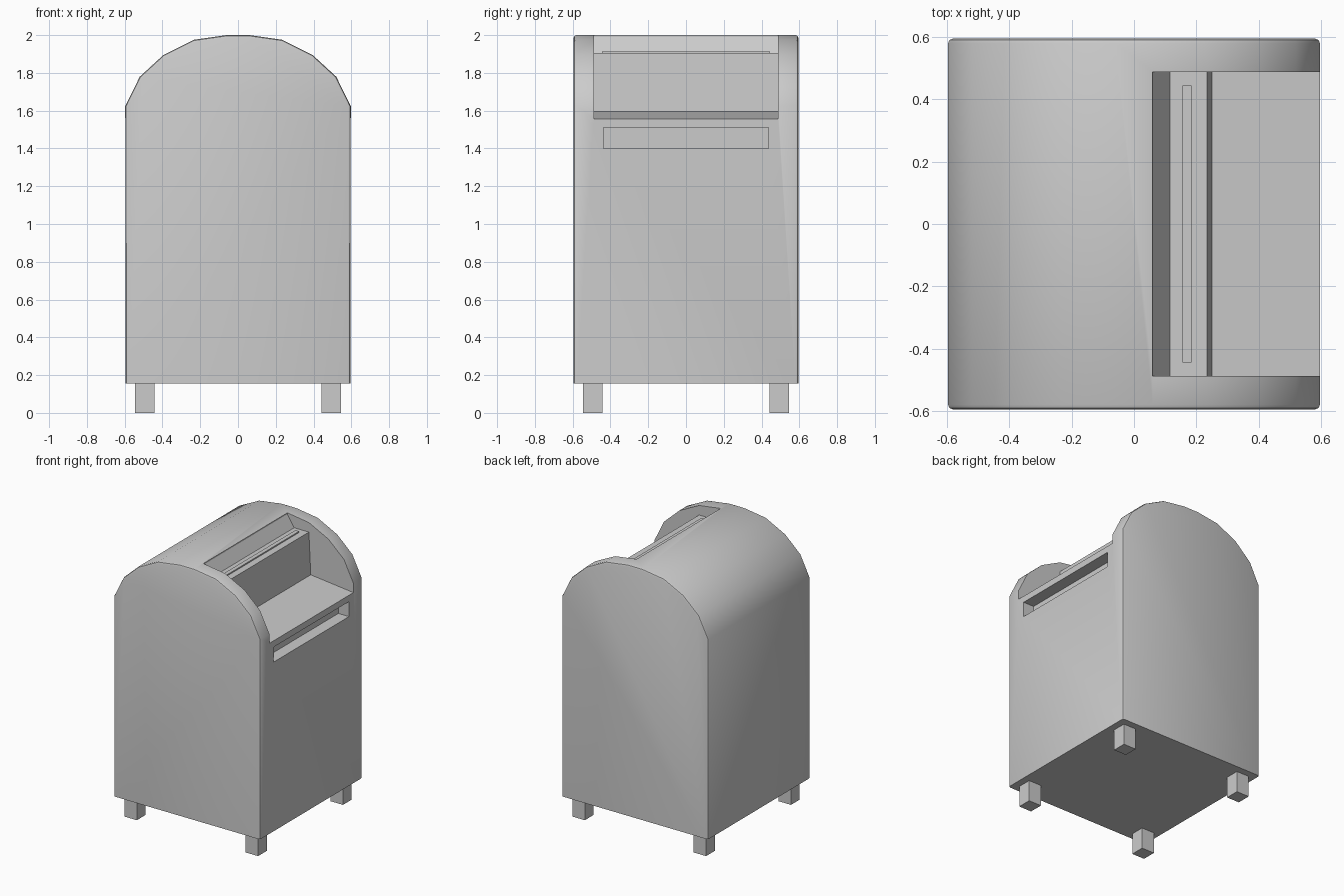
import bpy, bmesh, math

if "Cube" in bpy.data.objects:
    bpy.data.objects.remove(bpy.data.objects["Cube"])


def prism(name, profile, y0, y1, bevel=0.0):
    """Extrude an XZ profile along y, optionally rounding the end rims."""
    bm = bmesh.new()
    verts = [bm.verts.new((x, y0, z)) for x, z in profile]
    face = bm.faces.new(verts)
    new = bmesh.ops.extrude_face_region(bm, geom=[face])["geom"]
    for v in new:
        if isinstance(v, bmesh.types.BMVert):
            v.co.y = y1
    bmesh.ops.recalc_face_normals(bm, faces=bm.faces[:])
    if bevel:
        low = min(z for _, z in profile)
        rims = [e for e in bm.edges
                if abs(e.verts[0].co.y - e.verts[1].co.y) < 1e-5
                and max(v.co.z for v in e.verts) > low + 0.01]
        bmesh.ops.bevel(bm, geom=rims, offset=bevel, segments=2,
                        profile=0.5, affect='EDGES')
    me = bpy.data.meshes.new(name)
    bm.to_mesh(me)
    bm.free()
    ob = bpy.data.objects.new(name, me)
    bpy.context.collection.objects.link(ob)
    return ob


def box(name, x0, x1, y0, y1, z0, z1):
    return prism(name, [(x0, z0), (x1, z0), (x1, z1), (x0, z1)], y0, y1)


def cut(target, cutter):
    cutter.hide_render = True
    mod = target.modifiers.new("cut", 'BOOLEAN')
    mod.operation = 'DIFFERENCE'
    mod.solver = 'EXACT'
    mod.object = cutter
    bpy.context.view_layer.objects.active = target
    bpy.ops.object.modifier_apply(modifier=mod.name)
    bpy.data.objects.remove(cutter)


# Round-topped cabinet
half = [(0.595, 0.155), (0.597, 1.625), (0.52, 1.78), (0.395, 1.895),
        (0.235, 1.975), (0.06, 2.0)]
profile = half + [(-x, z) for x, z in reversed(half)]
body = prism("cabinet", profile, -0.595, 0.595, bevel=0.015)

# Stepped deposit recess in the upper right side
recess = [(0.06, 2.1), (0.06, 1.99), (0.115, 1.905), (0.235, 1.905),
          (0.25, 1.595), (0.75, 1.54), (0.75, 2.1)]
cut(body, prism("recess_cutter", recess, -0.488, 0.488))

# Shallow slot under the recess
cut(body, box("slot_cutter", 0.51, 0.7, -0.437, 0.437, 1.40, 1.51))

bpy.ops.object.select_all(action='DESELECT')
body.select_set(True)
bpy.context.view_layer.objects.active = body
bpy.ops.object.shade_smooth_by_angle(angle=math.radians(30))

# Thin flap strip on the recess step
box("slot_flap", 0.155, 0.185, -0.445, 0.445, 1.89, 1.914)

# Four square feet
for sx, side in ((-1, "left"), (1, "right")):
    for sy, end in ((-1, "front"), (1, "back")):
        x, y = sx * 0.493, sy * 0.493
        box(f"{end}_{side}_foot", x - 0.051, x + 0.051,
            y - 0.051, y + 0.051, 0.0, 0.16)
